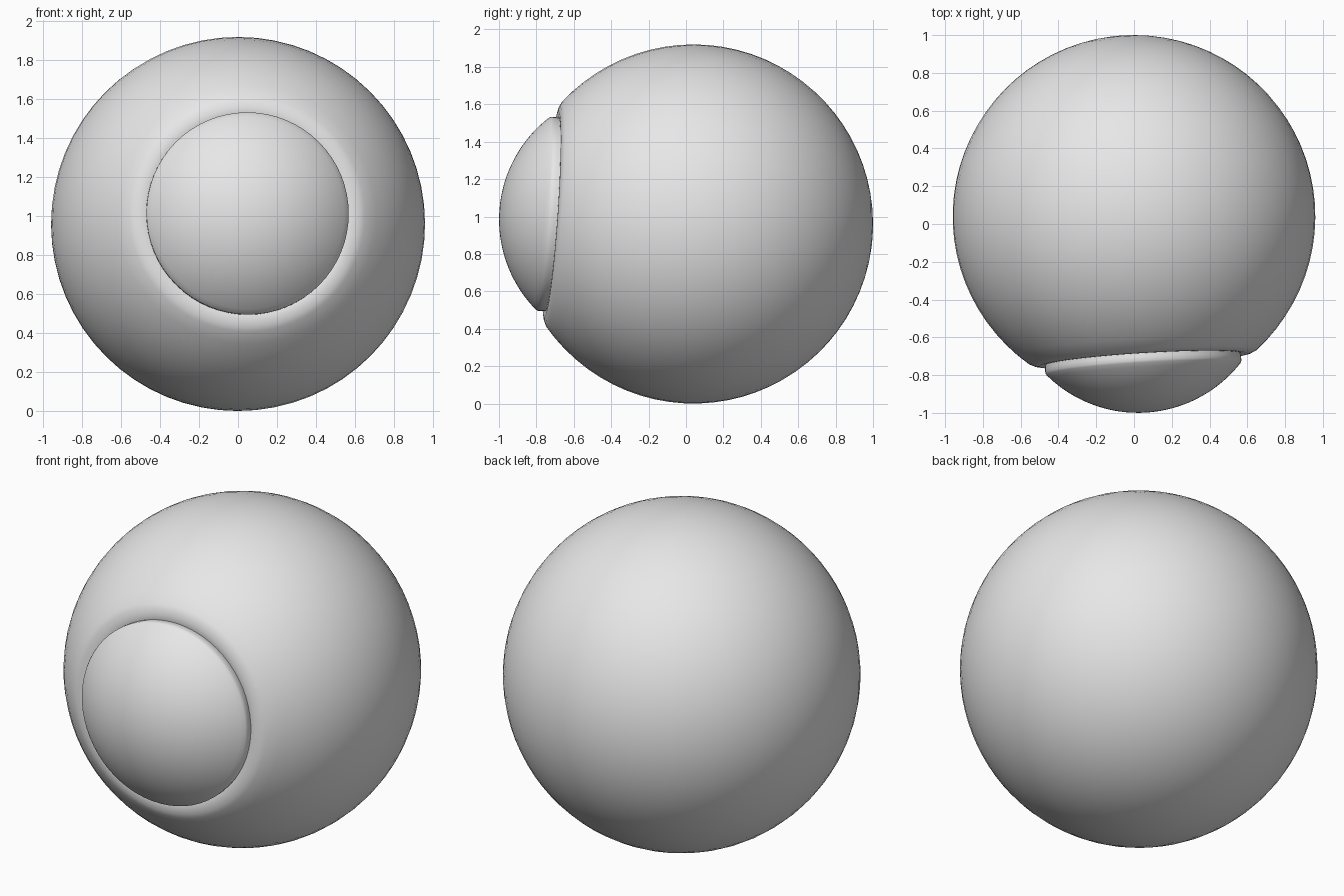
import bpy
import bmesh
from math import sin, cos, tau, asin, pi, radians
from mathutils import Vector

if "Cube" in bpy.data.objects:
    bpy.data.objects.remove(bpy.data.objects["Cube"], do_unlink=True)

CENTRE = Vector((0, 0.04, 0.96))
GAZE = Vector((0.05, -0.805, 0.055))   # slightly up and to the left
RADIUS = 0.96
RIM = 0.52

grey = bpy.data.materials.new("plain grey")
grey.use_nodes = True
grey.diffuse_color = (0.8, 0.8, 0.8, 1)
grey.node_tree.nodes["Principled BSDF"].inputs["Base Color"].default_value = (0.8, 0.8, 0.8, 1)


def arc(radius, height, start, end, steps):
    """Profile points (r, z) on a circle, angles measured from the axis."""
    angles = [start + (end - start) * i / steps for i in range(steps + 1)]
    return [(radius * sin(a), height + radius * cos(a)) for a in angles]


def lathe(name, profile, segments=64):
    """Turn a profile around the gaze axis."""
    bm = bmesh.new()
    verts = [bm.verts.new((r, 0, z)) for r, z in profile]
    edges = [bm.edges.new(pair) for pair in zip(verts, verts[1:])]
    bmesh.ops.spin(bm, geom=verts + edges, cent=(0, 0, 0), axis=(0, 0, 1),
                   angle=tau, steps=segments)
    bmesh.ops.remove_doubles(bm, verts=bm.verts, dist=0.0005)
    # Make every face point away from the eye's middle
    bmesh.ops.recalc_face_normals(bm, faces=bm.faces)
    if sum(f.normal.dot(f.calc_center_median()) for f in bm.faces) < 0:
        bmesh.ops.reverse_faces(bm, faces=bm.faces)
    mesh = bpy.data.meshes.new(name)
    bm.to_mesh(mesh)
    bm.free()
    mesh.materials.append(grey)
    obj = bpy.data.objects.new(name, mesh)
    bpy.context.collection.objects.link(obj)
    obj.location = CENTRE
    obj.rotation_mode = "QUATERNION"
    obj.rotation_quaternion = GAZE.to_track_quat("Z", "Y")
    bpy.ops.object.select_all(action="DESELECT")
    obj.select_set(True)
    bpy.context.view_layer.objects.active = obj
    bpy.ops.object.shade_smooth_by_angle(angle=radians(50))


# Eyeball: a sphere that flattens into a shallow lip around the cornea
ball = arc(RADIUS, 0, pi, asin(0.605 / RADIUS), 30)
lip = [(0.58, 0.757), (0.55, 0.763), (0.525, 0.762), (0.50, 0.755), (0.45, 0.73)]
lathe("eyeball", ball + lip)

# Cornea: a steeper dome with a short side wall seated in the lip
dome_radius, dome_height = 0.69, 0.351
dome = arc(dome_radius, dome_height, 0, asin(0.515 / dome_radius), 20)
wall = [(RIM, 0.80), (RIM, 0.78), (0.515, 0.74)]
lathe("cornea", dome + wall)
